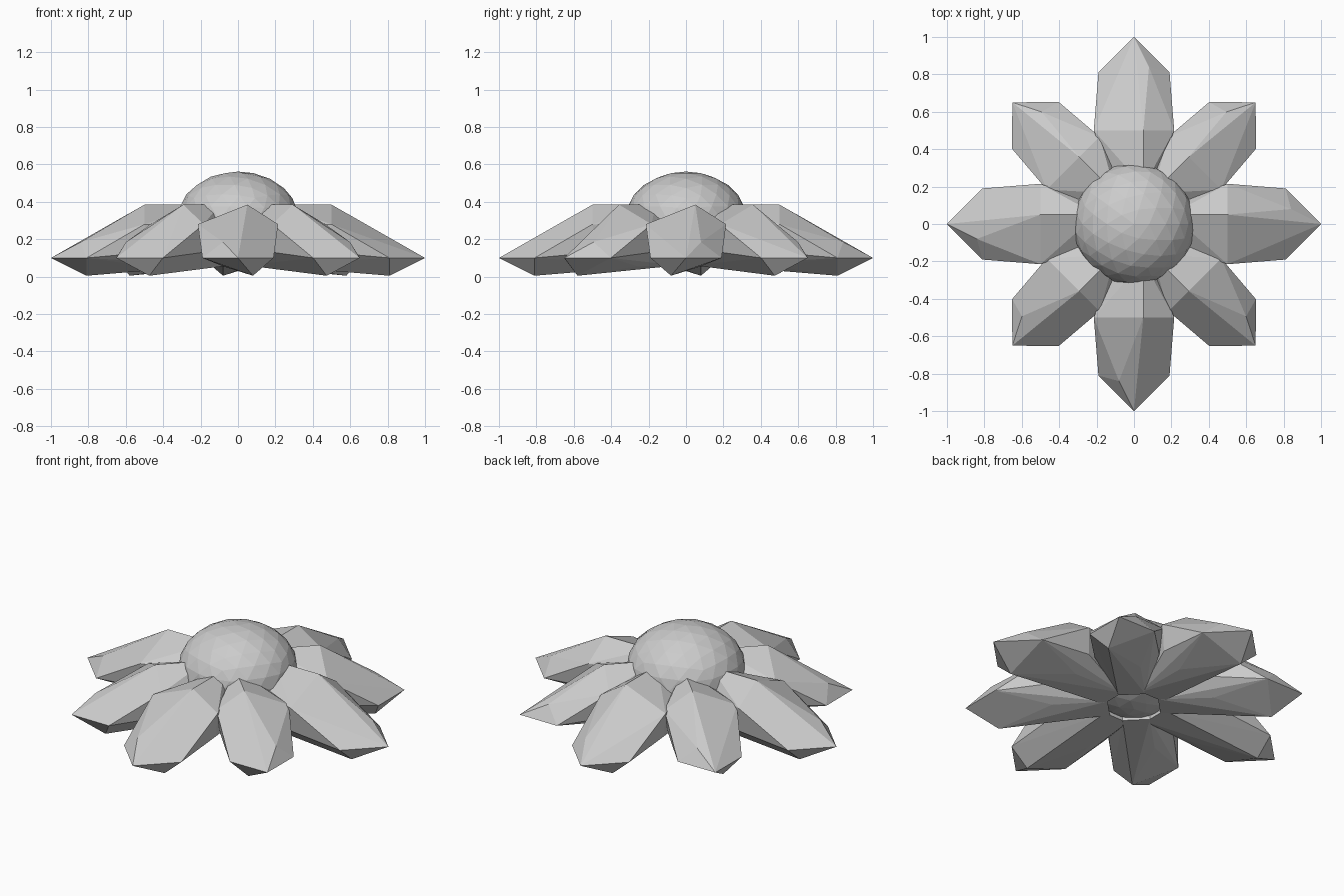
import bpy, bmesh, math
from mathutils import Vector, Matrix

if "Cube" in bpy.data.objects:
    bpy.data.objects.remove(bpy.data.objects["Cube"])


def petal(name, angle, length, width, tip_side, ridge_side):
    """Faceted petal: convex hull of a few cross-sections along its length."""
    t, m = tip_side, ridge_side
    pts = [
        (1.0, 0, 0.10),                                        # tip
        (0.81, 0.19, 0.10), (0.81, -0.19, 0.10),               # end ring
        (0.84, 0.08 * t, 0.185), (0.81, -0.08 * t, 0.005),
        (0.50, 0.05 * m, 0.385),                               # widest ring
        (0.50, 0.215, 0.28), (0.50, -0.215, 0.28),
        (0.48, 0.19, 0.13), (0.48, -0.19, 0.13),
        (0.48, 0.08 * t, 0.055), (0.48, -0.08 * t, 0.05),
        (0.20, 0.05 * m, 0.385),                               # base ring
        (0.20, 0.11, 0.28), (0.20, -0.11, 0.28),
        (0.15, 0.08, 0.06), (0.15, -0.08, 0.06),
    ]
    bm = bmesh.new()
    for x, y, z in pts:
        bm.verts.new((x * length, y * width, z))
    res = bmesh.ops.convex_hull(bm, input=bm.verts)
    loose = [v for v in bm.verts if not v.link_faces]
    bmesh.ops.delete(bm, geom=loose, context='VERTS')
    bmesh.ops.transform(bm, matrix=Matrix.Rotation(angle, 4, 'Z'), verts=bm.verts)
    bmesh.ops.recalc_face_normals(bm, faces=bm.faces)
    me = bpy.data.meshes.new(name)
    bm.to_mesh(me)
    bm.free()
    ob = bpy.data.objects.new(name, me)
    bpy.context.collection.objects.link(ob)


# Eight petals: long ones on the axes, shorter ones on the diagonals
tip_sides = [1, 1, -1, -1, 1, -1, -1, 1]
ridge_sides = [1, 1, -1, -1, -1, 1, 1, -1]
for i in range(8):
    diagonal = i % 2
    petal(f"petal_{i + 1}", i * math.pi / 4,
          0.92 if diagonal else 1.0, 0.93 if diagonal else 1.0,
          tip_sides[i], ridge_sides[i])

# Squashed faceted flower centre
bpy.ops.mesh.primitive_ico_sphere_add(subdivisions=3, radius=1, location=(0, 0, 0.305))
centre = bpy.context.object
centre.name = "flower_centre"
centre.scale = (0.325, 0.325, 0.257)
